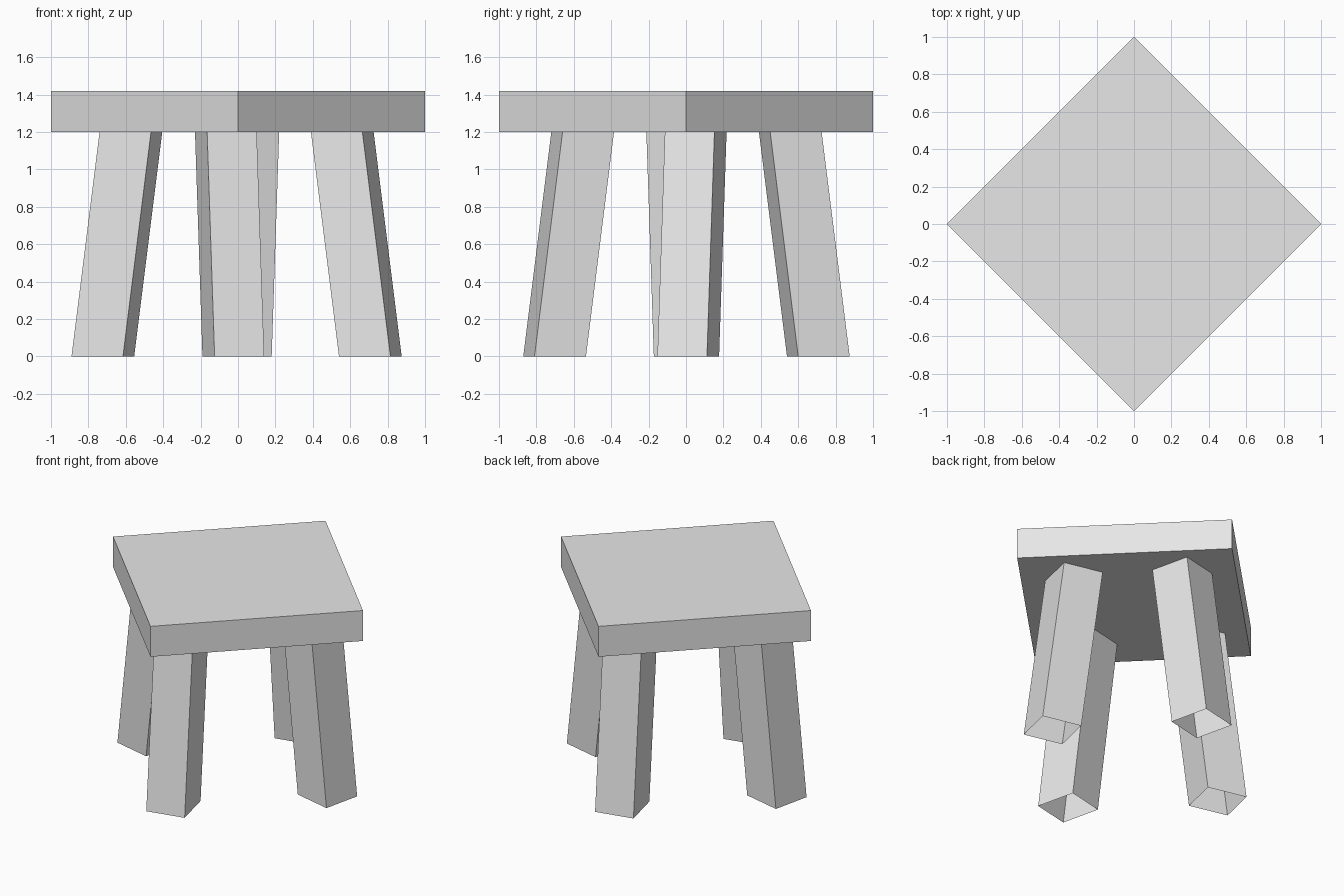
import bpy
import bmesh
from mathutils import Vector

cube = bpy.data.objects.get("Cube")
if cube:
    bpy.data.objects.remove(cube, do_unlink=True)

SEAT_BOTTOM, SEAT_TOP = 1.2, 1.42

grey = bpy.data.materials.new("light_grey")
grey.use_nodes = True
grey.diffuse_color = (0.8, 0.8, 0.8, 1)
grey.node_tree.nodes["Principled BSDF"].inputs["Base Color"].default_value = (0.8, 0.8, 0.8, 1)


def prism(name, bottom, top, capped):
    """Four-sided block between two rings of corners, flat shaded."""
    bm = bmesh.new()
    low = [bm.verts.new(p) for p in bottom]
    high = [bm.verts.new(p) for p in top]
    n = len(low)
    for i in range(n):
        j = (i + 1) % n
        bm.faces.new((low[i], low[j], high[j], high[i]))
    if capped:
        bm.faces.new(high)
        bm.faces.new(low[::-1])
    bmesh.ops.recalc_face_normals(bm, faces=bm.faces)
    mesh = bpy.data.meshes.new(name)
    bm.to_mesh(mesh)
    bm.free()
    mesh.materials.append(grey)
    obj = bpy.data.objects.new(name, mesh)
    bpy.context.collection.objects.link(obj)
    return obj


# Square seat slab turned corner-on
corners = [(1, 0), (0, 1), (-1, 0), (0, -1)]
prism("seat",
      [(x, y, SEAT_BOTTOM) for x, y in corners],
      [(x, y, SEAT_TOP) for x, y in corners], True)

# Foot outline of the front leg, and its lean up to the seat
foot = [(-0.19, -0.595), (-0.125, -0.87), (0.14, -0.81), (0.075, -0.535)]
lean = Vector((-0.04, 0.15))

# Open-ended splayed legs, mirrored across the seat's own axes, slightly uneven
legs = {
    "front_leg": (lambda x, y: (x, y), (0, 0)),
    "left_leg": (lambda x, y: (-y, -x), (0.005, -0.013)),
    "right_leg": (lambda x, y: (y, x), (-0.02, 0.018)),
    "back_leg": (lambda x, y: (-x, -y), (-0.01, 0.005)),
}
for name, (mirror, shift) in legs.items():
    def place(p, z):
        x, y = mirror(*p)
        return (x + shift[0], y + shift[1], z)

    bottom = [place(p, 0) for p in foot]
    top = [place(Vector(p) + lean, SEAT_BOTTOM) for p in foot]
    prism(name, bottom, top, False)
